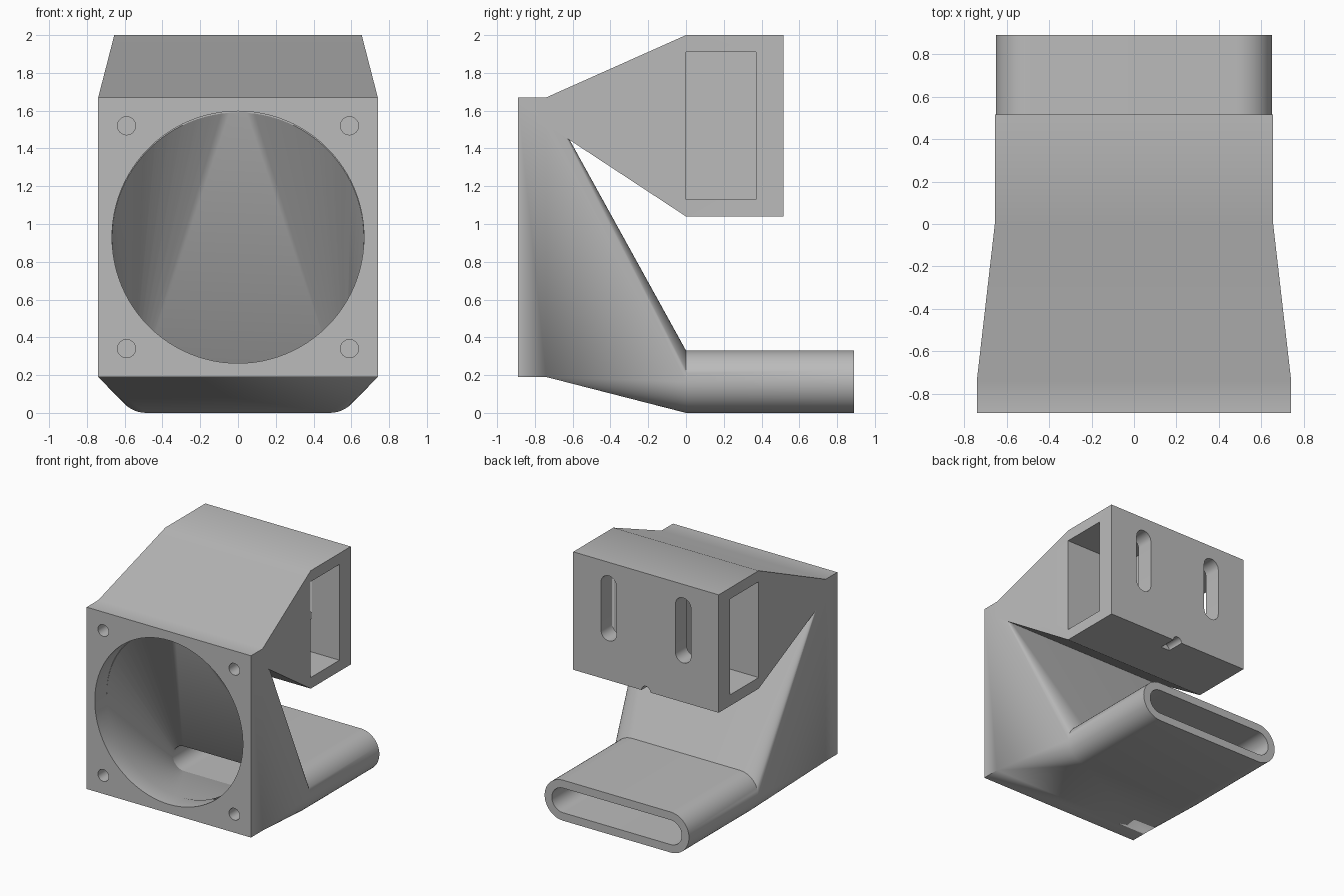
import bpy, bmesh, math
from mathutils import Vector

old = bpy.data.objects.get("Cube")
if old:
    bpy.data.objects.remove(old, do_unlink=True)

grey = bpy.data.materials.new("plain_grey")
grey.use_nodes = True
colour = (0.5, 0.5, 0.5, 1)
grey.diffuse_color = colour
grey.node_tree.nodes["Principled BSDF"].inputs["Base Color"].default_value = colour


# Closed outlines in the x-z plane at depth y
def rectangle(y, half_x, z0, z1, cx=0):
    return [Vector((cx + sx * half_x, y, z)) for sx in (-1, 1) for z in (z0, z1)]


def circle(y, r, cx, cz, n=96):
    return [Vector((cx + r * math.cos(a), y, cz + r * math.sin(a)))
            for a in (math.tau * i / n for i in range(n))]


def stadium(y, half_x, z0, z1):
    r = (z1 - z0) / 2
    return [p for s in (-1, 1) for p in circle(y, r, s * (half_x - r), z0 + r, 48)]


def hull(name, *sections):
    """Solid wrapped tightly around the given outlines."""
    bm = bmesh.new()
    for section in sections:
        for p in section:
            bm.verts.new(p)
    res = bmesh.ops.convex_hull(bm, input=bm.verts)
    spare = {g for g in res["geom_interior"] + res["geom_unused"]
             if isinstance(g, bmesh.types.BMVert) and g.is_valid}
    bmesh.ops.delete(bm, geom=list(spare), context="VERTS")
    bmesh.ops.dissolve_limit(bm, angle_limit=0.001, verts=bm.verts, edges=bm.edges)
    bmesh.ops.recalc_face_normals(bm, faces=bm.faces)
    mesh = bpy.data.meshes.new(name)
    bm.to_mesh(mesh)
    bm.free()
    mesh.materials.append(grey)
    obj = bpy.data.objects.new(name, mesh)
    bpy.context.collection.objects.link(obj)
    return obj


def combine(target, tool, operation):
    """Apply a boolean and discard the tool."""
    mod = target.modifiers.new(operation, "BOOLEAN")
    mod.operation, mod.object, mod.solver = operation, tool, "EXACT"
    bpy.context.view_layer.objects.active = target
    bpy.ops.object.modifier_apply(modifier=mod.name)
    bpy.data.objects.remove(tool, do_unlink=True)


FRONT, PLATE, BACK = -0.89, -0.74, 0.89
FAN_Z, FAN_R = 0.93, 0.667
BOX_Y, WALL = 0.515, 0.065

# Solid parts: fan plate, funnel, flat outlet, sloping arm, mounting box
duct = hull("fan_duct", rectangle(FRONT, 0.74, 0.19, 1.67),
            rectangle(PLATE, 0.74, 0.19, 1.67))
solids = [
    hull("funnel", rectangle(PLATE, 0.74, 0.19, 1.67), stadium(0, 0.65, 0, 0.33)),
    hull("outlet", stadium(0, 0.65, 0, 0.33), stadium(BACK, 0.65, 0, 0.33)),
    hull("arm", rectangle(PLATE, 0.74, 1.526, 1.67), rectangle(0, 0.655, 1.04, 2)),
    hull("mount_box", rectangle(0, 0.655, 1.04, 2), rectangle(BOX_Y, 0.655, 1.04, 2)),
]
for part in solids:
    combine(duct, part, "UNION")

# Air passage through plate, funnel and outlet
inner = (0.65 - WALL, WALL, 0.33 - WALL)
cutters = [
    hull("fan_bore", circle(-1, FAN_R, 0, FAN_Z), circle(PLATE + 0.004, FAN_R, 0, FAN_Z)),
    hull("funnel_bore", circle(PLATE, FAN_R, 0, FAN_Z), stadium(0, *inner)),
    hull("outlet_bore", stadium(-0.004, *inner), stadium(1, *inner)),
    # Small groove under the rear wall of the box
    hull("groove", circle(0.37, 0.04, 0, 1.04, 32), circle(0.6, 0.04, 0, 1.04, 32)),
]
for side in (-1, 1):
    # Screw holes in the plate corners
    for z in (0.34, 1.52):
        cutters.append(hull("screw_hole", circle(-1, 0.048, side * 0.59, z, 32),
                            circle(PLATE, 0.048, side * 0.59, z, 32)))
    # Side pocket and rear slot of the box
    cutters.append(hull("pocket", rectangle(0, 0.35, 1.13, 1.91, side * 0.45),
                        rectangle(0.37, 0.35, 1.13, 1.91, side * 0.45)))
    slot = [p for y in (0.3, 0.6) for z in (1.43, 1.82)
            for p in circle(y, 0.07, side * 0.335, z, 32)]
    cutters.append(hull("slot", slot))
for cutter in cutters:
    combine(duct, cutter, "DIFFERENCE")

# Smooth the curved walls, keep edges crisp
bpy.ops.object.select_all(action="DESELECT")
duct.select_set(True)
bpy.context.view_layer.objects.active = duct
bpy.ops.object.shade_smooth_by_angle(angle=math.radians(30))
